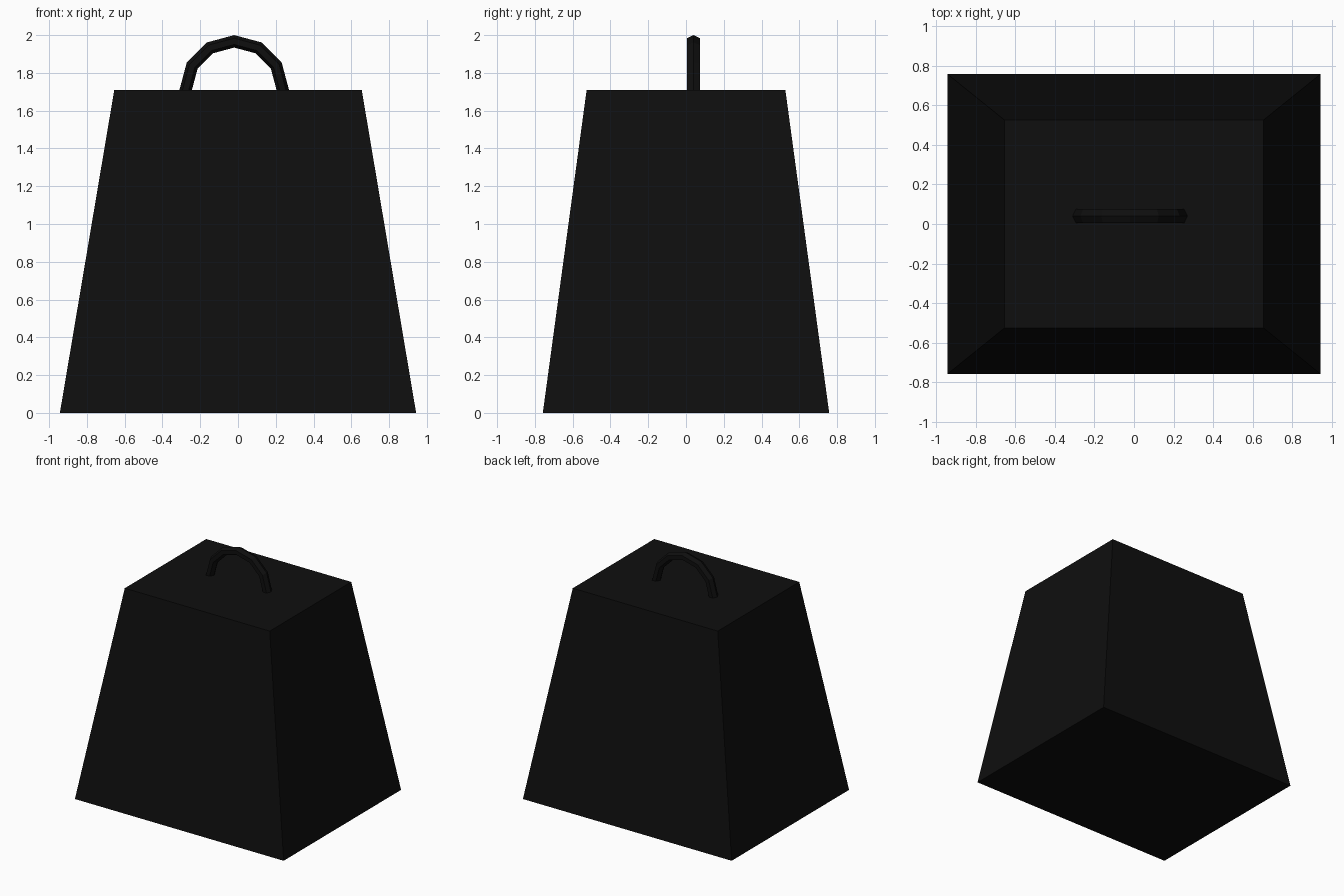
import bpy, bmesh, math

if "Cube" in bpy.data.objects:
    bpy.data.objects.remove(bpy.data.objects["Cube"])

black = bpy.data.materials.new("near_black")
black.diffuse_color = (0.0045, 0.0045, 0.0045, 1)
black.use_nodes = True
black.node_tree.nodes["Principled BSDF"].inputs["Base Color"].default_value = black.diffuse_color


def finish(bm, name):
    bmesh.ops.recalc_face_normals(bm, faces=bm.faces)
    mesh = bpy.data.meshes.new(name)
    bm.to_mesh(mesh)
    bm.free()
    mesh.materials.append(black)
    obj = bpy.data.objects.new(name, mesh)
    bpy.context.collection.objects.link(obj)
    return obj


def bridge(bm, a, b):
    n = len(a)
    for i in range(n):
        j = (i + 1) % n
        bm.faces.new((a[i], a[j], b[j], b[i]))


TOP = 1.71

# Tapered weight body
bm = bmesh.new()
rings = []
for hx, hy, z in ((0.943, 0.758, 0.0), (0.655, 0.526, TOP)):
    rings.append([bm.verts.new((sx * hx, sy * hy, z))
                  for sx, sy in ((-1, -1), (1, -1), (1, 1), (-1, 1))])
bridge(bm, *rings)
for r in rings:
    bm.faces.new(r)
finish(bm, "weight_body")

# Half-ring carrying handle: six segments, six-sided section
bm = bmesh.new()
R, r, ry = 0.257, 0.033, 0.040
rings = []
for k in range(7):
    a = math.pi * k / 6
    ring = []
    for s in range(6):
        t = math.tau * s / 6
        d = R + r * math.cos(t)
        ring.append(bm.verts.new((-0.02 + d * math.cos(a),
                                  0.04 + ry * math.sin(t),
                                  TOP + d * math.sin(a))))
    rings.append(ring)
for a, b in zip(rings, rings[1:]):
    bridge(bm, a, b)
bm.faces.new(rings[0])
bm.faces.new(rings[-1])
finish(bm, "handle")
